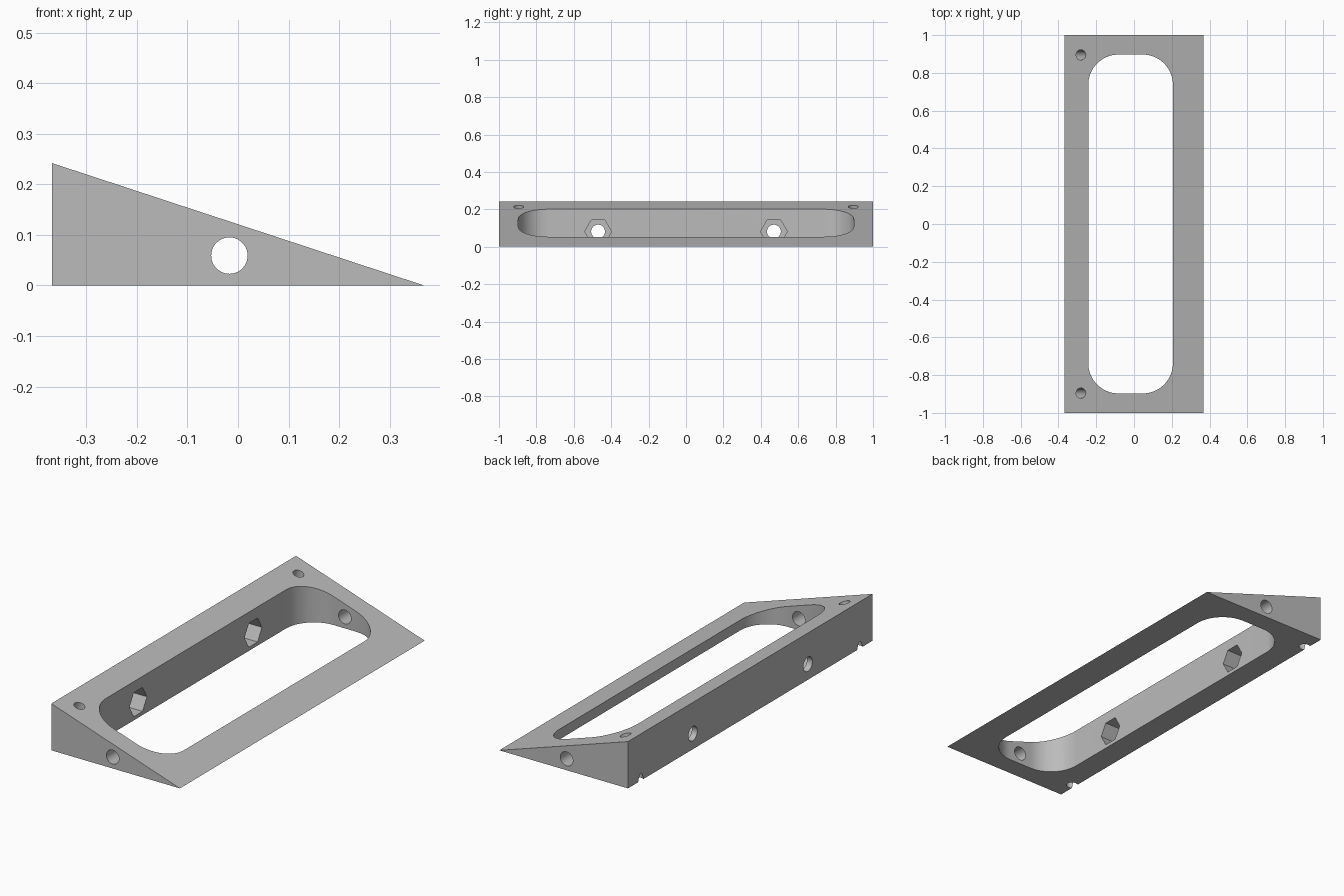
import bpy
import bmesh
from math import pi, cos, sin, atan2, radians
from mathutils import Matrix, Vector

if "Cube" in bpy.data.objects:
    bpy.data.objects.remove(bpy.data.objects["Cube"])

HALF_X, HALF_Y, HEIGHT = 0.368, 1.0, 0.242
SLOPE = atan2(HEIGHT, 2 * HALF_X)

grey = bpy.data.materials.new("plain grey")
grey.use_nodes = True
colour = (0.5, 0.5, 0.5, 1)
grey.diffuse_color = colour
grey.node_tree.nodes["Principled BSDF"].inputs["Base Color"].default_value = colour


def extrude(name, outline, direction):
    """Solid made by pushing a flat outline along a direction."""
    bm = bmesh.new()
    face = bm.faces.new([bm.verts.new(p) for p in outline])
    pushed = bmesh.ops.extrude_face_region(bm, geom=[face])["geom"]
    bmesh.ops.translate(bm, vec=direction,
                        verts=[g for g in pushed if isinstance(g, bmesh.types.BMVert)])
    bmesh.ops.recalc_face_normals(bm, faces=bm.faces)
    mesh = bpy.data.meshes.new(name)
    bm.to_mesh(mesh)
    bm.free()
    obj = bpy.data.objects.new(name, mesh)
    bpy.context.collection.objects.link(obj)
    mesh.materials.append(grey)
    return obj


def rod(name, start, end, radius, sides=40):
    """Prism or cylinder between two points, with its first corner along local x."""
    start, end = Vector(start), Vector(end)
    axis = (end - start).normalized()
    side = Vector((0, 1, 0)) if abs(axis.y) < 0.5 else Vector((1, 0, 0))
    up = axis.cross(side)
    ring = [start + radius * (side * cos(a) + up * sin(a))
            for a in (2 * pi * i / sides for i in range(sides))]
    return extrude(name, ring, end - start)


def cut(target, cutter):
    """Subtract the cutter, then discard it."""
    mod = target.modifiers.new(cutter.name, "BOOLEAN")
    mod.operation, mod.solver, mod.object = "DIFFERENCE", "EXACT", cutter
    bpy.context.view_layer.objects.active = target
    bpy.ops.object.modifier_apply(modifier=mod.name)
    bpy.data.objects.remove(cutter)


# Wedge body
wedge = extrude("wedge_frame", [(-HALF_X, -HALF_Y, 0), (HALF_X, -HALF_Y, 0),
                                (-HALF_X, -HALF_Y, HEIGHT)], (0, 2 * HALF_Y, 0))

# Rounded central opening
mid, half_w, half_l, r = -0.018, 0.224, 0.897, 0.16
opening = []
for quarter, (sx, sy) in enumerate([(1, 1), (-1, 1), (-1, -1), (1, -1)]):
    for i in range(17):
        a = (quarter + i / 16) * pi / 2
        opening.append((mid + sx * (half_w - r) + r * cos(a),
                        sy * (half_l - r) + r * sin(a), -0.1))
cut(wedge, extrude("opening", opening, (0, 0, 0.5)))

# Bore through both triangular ends
cut(wedge, rod("end_bore", (-0.017, -1.2, 0.059), (-0.017, 1.2, 0.059), 0.036))

normal = Vector((sin(SLOPE), 0, cos(SLOPE)))
for s in (-1, 1):
    # Bolt hole through the tall wall with a hexagonal nut pocket inside
    cut(wedge, rod("bolt_hole", (-0.5, s * 0.47, 0.081), (-0.1, s * 0.47, 0.081), 0.037))
    cut(wedge, rod("nut_pocket", (-0.337, s * 0.47, 0.081), (-0.1, s * 0.47, 0.081), 0.0715, 6))
    # Corner screw hole square to the slope
    top = Vector((-0.281, s * 0.895, 0.213))
    cut(wedge, rod("screw_hole", top - 0.4 * normal, top + 0.1 * normal, 0.027))

# Smooth bores and corners, crisp edges
bpy.ops.object.select_all(action="DESELECT")
wedge.select_set(True)
bpy.context.view_layer.objects.active = wedge
bpy.ops.object.shade_smooth_by_angle(angle=radians(25))
